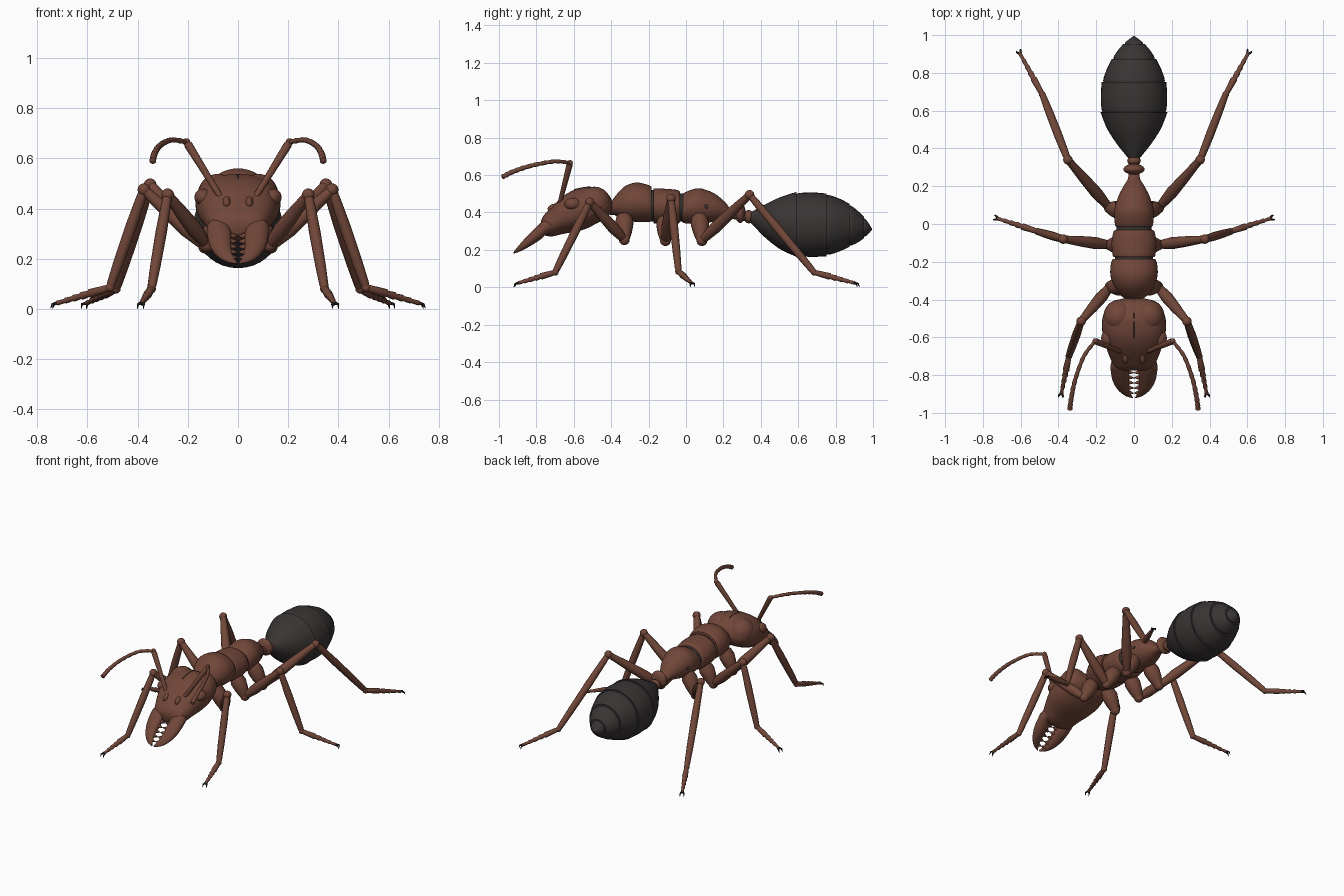
import bpy, bmesh, math
from mathutils import Vector

cube = bpy.data.objects.get("Cube")
if cube:
    bpy.data.objects.remove(cube, do_unlink=True)


def material(name, rgb):
    m = bpy.data.materials.new(name)
    m.use_nodes = True
    m.diffuse_color = (*rgb, 1)
    m.node_tree.nodes["Principled BSDF"].inputs["Base Color"].default_value = (*rgb, 1)
    return m


BROWN = material("chestnut_brown", (0.165, 0.062, 0.040))
DARK = material("charcoal", (0.042, 0.035, 0.035))
BLACK = material("claw_black", (0.012, 0.010, 0.010))


def finish(name, bm, mat, angle=50):
    bmesh.ops.recalc_face_normals(bm, faces=bm.faces)
    mesh = bpy.data.meshes.new(name)
    bm.to_mesh(mesh)
    bm.free()
    obj = bpy.data.objects.new(name, mesh)
    bpy.context.collection.objects.link(obj)
    mesh.materials.append(mat)
    bpy.ops.object.select_all(action="DESELECT")
    obj.select_set(True)
    bpy.context.view_layer.objects.active = obj
    bpy.ops.object.shade_smooth_by_angle(angle=math.radians(angle))
    return obj


def spline(points, steps):
    """Catmull-Rom curve through tuples of any length."""
    pts = [Vector(p) for p in points]
    pts = [pts[0]] + pts + [pts[-1]]
    out = []
    for a, b, c, d in zip(pts, pts[1:], pts[2:], pts[3:]):
        for i in range(steps):
            t = i / steps
            out.append(b + (c - a) * t / 2 + (a * 2 - b * 5 + c * 4 - d) * t * t / 2
                       + (b * 3 - a - c * 3 + d) * t ** 3 / 2)
    return out + [pts[-1]]


def skin(bm, rings):
    """Bridge successive rings of points and cap both ends."""
    loops = [[bm.verts.new(p) for p in ring] for ring in rings]
    n = len(loops[0])
    for a, b in zip(loops, loops[1:]):
        for i in range(n):
            bm.faces.new((a[i], a[(i + 1) % n], b[(i + 1) % n], b[i]))
    bm.faces.new(loops[0])
    bm.faces.new(loops[-1])


def hull(name, stations, mat=BROWN, side=1, sides=36, steps=4, power=1.0, angle=50):
    """Body part from upright oval sections (x, y, z, half width, half height)."""
    rings = []
    for x, y, z, rx, rz in spline(stations, steps):
        ring = []
        for i in range(sides):
            c, s = math.cos(math.tau * i / sides), math.sin(math.tau * i / sides)
            c, s = (math.copysign(abs(v) ** power, v) for v in (c, s))
            ring.append((side * (x + max(rx, .001) * c), y, z + max(rz, .001) * s))
        rings.append(ring)
    bm = bmesh.new()
    skin(bm, rings)
    return finish(name, bm, mat, angle)


def tube(bm, path, radii, sides=14):
    """Round tube along a path with a radius at each point."""
    path = [Vector(p) for p in path]
    rings = []
    for i, (p, r) in enumerate(zip(path, radii)):
        d = (path[min(i + 1, len(path) - 1)] - path[max(i - 1, 0)]).normalized()
        u = d.cross(Vector((1, 0.2, 0.1))).normalized()
        v = d.cross(u)
        rings.append([p + (u * math.cos(a) + v * math.sin(a)) * r
                      for a in (math.tau * k / sides for k in range(sides))])
    skin(bm, rings)


def limb(bm, a, b, profile):
    a, b = Vector(a), Vector(b)
    tube(bm, [a.lerp(b, t) for t, r in profile], [r for t, r in profile])


def ball(bm, centre, size):
    verts = bmesh.ops.create_uvsphere(bm, u_segments=24, v_segments=16, radius=1)["verts"]
    bmesh.ops.scale(bm, vec=Vector(size), verts=verts)
    bmesh.ops.translate(bm, vec=Vector(centre), verts=verts)


def flip(p, side):
    return Vector((p[0] * side, p[1], p[2]))


# Head, thorax and waist
hull("head", [(0, -.395, .44, .06, .02), (0, -.41, .44, .115, .05), (0, -.44, .438, .145, .075),
              (0, -.49, .435, .165, .1), (0, -.54, .423, .17, .112), (0, -.6, .408, .163, .112),
              (0, -.66, .385, .145, .1), (0, -.72, .35, .122, .078), (0, -.76, .333, .1, .052),
              (0, -.775, .33, .07, .025)], power=.88)
hull("neck", [(0, -.43, .425, .04, .035), (0, -.37, .425, .05, .04)])
hull("pronotum", [(0, -.405, .42, .03, .025), (0, -.38, .435, .068, .05), (0, -.33, .448, .105, .09),
                  (0, -.27, .455, .125, .105), (0, -.21, .45, .122, .1), (0, -.185, .445, .112, .094)])
hull("mid_thorax", [(0, -.175, .435, .105, .088), (0, -.165, .435, .113, .094),
                    (0, -.1, .432, .119, .094), (0, -.045, .43, .11, .09), (0, -.032, .43, .1, .08)])
hull("thorax_core", [(0, -.22, .44, .1, .085), (0, -.1, .43, .098, .08), (0, .03, .425, .09, .07)], DARK)
hull("rear_thorax", [(0, -.025, .42, .085, .065), (0, -.005, .425, .1, .083), (0, .06, .435, .105, .094),
                     (0, .11, .432, .095, .088), (0, .16, .425, .077, .072), (0, .21, .41, .05, .045),
                     (0, .25, .39, .03, .025), (0, .36, .375, .028, .028)])
bm = bmesh.new()
ball(bm, (0, .29, .4), (.056, .028, .056))
ball(bm, (0, .335, .378), (.036, .026, .036))
finish("waist_nodes", bm, BROWN)

# Abdomen of overlapping plates, each ending in a raised lip
plates = [
    [(.335, .375, .02), (.36, .37, .04), (.42, .355, .088), (.5, .343, .14), (.58, .337, .173), (.592, .336, .176)],
    [(.56, .337, .15), (.6, .336, .17), (.67, .335, .176), (.74, .334, .172), (.752, .334, .171)],
    [(.72, .334, .15), (.76, .334, .163), (.82, .333, .144), (.865, .332, .122), (.873, .331, .119)],
    [(.85, .331, .1), (.88, .33, .109), (.92, .324, .085), (.948, .32, .061), (.952, .32, .058)],
    [(.93, .32, .04), (.955, .319, .049), (.975, .315, .03), (.988, .312, .012), (.995, .31, .004)],
]
for n, plate in enumerate(plates):
    hull(f"abdomen_plate_{n + 1}", [(0, y, z, r, r * .98) for y, z, r in plate], DARK, angle=35)

# Fine groove along the top of the head
hull("head_groove", [(0, -.47, .53, .0025, .004), (0, -.53, .534, .0025, .004),
                     (0, -.6, .521, .0025, .004)], DARK, sides=8)

# Leg joints: hip, hip end, knee, ankle, toe
legs = {
    "front": [(.06, -.33, .38), (.125, -.33, .255), (.28, -.515, .455), (.345, -.7, .08), (.385, -.9, .022)],
    "middle": [(.06, -.11, .37), (.13, -.11, .25), (.375, -.08, .475), (.51, -.04, .085), (.725, .03, .022)],
    "rear": [(.06, .07, .38), (.13, .085, .25), (.35, .34, .495), (.485, .685, .08), (.605, .905, .022)],
}
coxa = [(0, .04), (.3, .05), (.65, .042), (1, .028)]
femur = [(0, .02), (.08, .024), (.3, .032), (.6, .028), (.9, .021), (1, .02)]
tibia = [(0, .017), (.1, .02), (.4, .023), (.75, .021), (.95, .018), (1, .015)]
tarsus = [(0, .014)]
for k in range(5):
    r = .018 - .002 * k
    end = .4 + .15 * k
    tarsus += [(end - .03, r), (end, r * .7)]

for side, label in ((1, "left"), (-1, "right")):
    for place, joints in legs.items():
        hip, root, knee, ankle, toe = [flip(p, side) for p in joints]
        bm = bmesh.new()
        for a, b, profile in ((hip, root, coxa), (root, knee, femur),
                              (knee, ankle, tibia), (ankle, toe, tarsus)):
            limb(bm, a, b, profile)
        for p, r in ((root, .029), (knee, .025), (ankle, .018)):
            ball(bm, p, (r, r, r))
        finish(f"{label}_{place}_leg", bm, BROWN)

        # Pair of hooked claws
        bm = bmesh.new()
        ahead = (toe - ankle).normalized()
        across = ahead.cross(Vector((0, 0, 1))).normalized()
        for s in (-1, 1):
            mid = toe + ahead * .012 + across * s * .012
            tip = toe + ahead * .02 + across * s * .012
            tip.z = .001
            tube(bm, [toe - ahead * .008, mid, tip], [.008, .005, .001], 8)
        finish(f"{label}_{place}_claws", bm, BLACK)

    # Antenna: straight base, then a curved, beaded lash
    base, elbow = flip((.06, -.68, .43), side), flip((.205, -.62, .665), side)
    bm = bmesh.new()
    limb(bm, base, elbow, [(0, .012), (.1, .012), (.5, .014), (.95, .017), (1, .012)])
    ball(bm, base, (.022, .022, .022))
    ball(bm, elbow, (.015, .015, .015))
    lash = spline([elbow, flip((.265, -.7, .673), side), flip((.31, -.82, .652), side),
                   flip((.332, -.92, .62), side), flip((.34, -.985, .588), side)], 9)
    last = len(lash) - 1
    tube(bm, lash, [.010 + .004 * i / last - (.002 if i % 3 == 0 else 0) for i in range(last)] + [.006])
    finish(f"{label}_antenna", bm, BROWN)

    # Eye, cheek lobes and ridge beside the antenna
    bm = bmesh.new()
    ball(bm, (side * .138, -.605, .445), (.036, .045, .034))
    ball(bm, (side * .08, -.49, .45), (.082, .088, .088))
    ball(bm, (side * .045, -.68, .42), (.02, .06, .03))
    finish(f"{label}_eye_and_lobes", bm, BROWN)

    # Breathing hole on the rear thorax
    bm = bmesh.new()
    ball(bm, (side * .094, .11, .432), (.006, .011, .011))
    finish(f"{label}_breathing_hole", bm, DARK)

    # Curved jaw with teeth along its inner edge
    hull(f"{label}_jaw", [(.085, -.71, .33, .03, .03), (.082, -.75, .32, .042, .04),
                          (.075, -.78, .298, .048, .044), (.07, -.83, .258, .043, .036),
                          (.056, -.875, .222, .032, .024), (.032, -.907, .196, .019, .012),
                          (.008, -.921, .185, .005, .004)], side=side, sides=24)
    bm = bmesh.new()
    for k in range(5):
        y = -.785 - .027 * k
        z = .295 + (y + .78) * .8
        tube(bm, [(side * .05, y, z), (side * .022, y, z), (side * .001, y - .003, z)],
             [.014, .011, .002], 8)
    finish(f"{label}_jaw_teeth", bm, BROWN)
